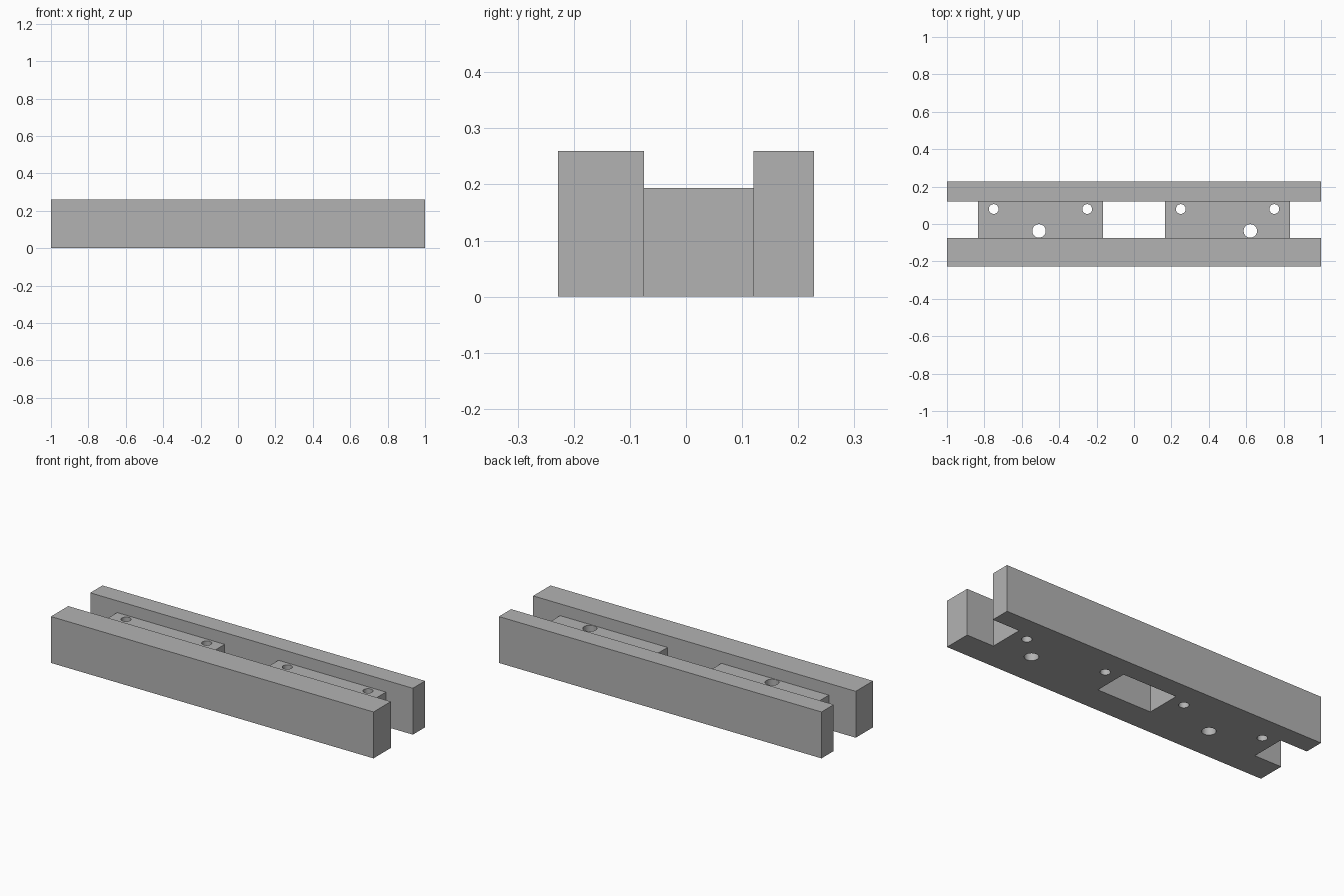
import bpy, bmesh
from mathutils import Matrix, Vector

if "Cube" in bpy.data.objects:
    bpy.data.objects.remove(bpy.data.objects["Cube"], do_unlink=True)

LENGTH, HEIGHT, FLOOR = 2.0, 0.26, 0.194
BACK, SLOT_BACK, SLOT_FRONT = 0.228, 0.12, -0.075

grey = bpy.data.materials.new("plain grey")
grey.use_nodes = True
colour = (0.45, 0.45, 0.45, 1)
grey.diffuse_color = colour
grey.node_tree.nodes["Principled BSDF"].inputs["Base Color"].default_value = colour


def make_object(name, bm):
    bmesh.ops.recalc_face_normals(bm, faces=bm.faces)
    mesh = bpy.data.meshes.new(name)
    bm.to_mesh(mesh)
    bm.free()
    mesh.materials.append(grey)
    obj = bpy.data.objects.new(name, mesh)
    bpy.context.collection.objects.link(obj)
    return obj


def cut(target, cutter):
    mod = target.modifiers.new("cut", "BOOLEAN")
    mod.operation, mod.solver, mod.object = "DIFFERENCE", "EXACT", cutter
    cutter.hide_render = True
    bpy.context.view_layer.objects.active = target
    bpy.ops.object.modifier_apply(modifier=mod.name)
    bpy.data.objects.remove(cutter, do_unlink=True)


# Channel: U-shaped section swept along x
section = [(-BACK, 0), (BACK, 0), (BACK, HEIGHT), (SLOT_BACK, HEIGHT),
           (SLOT_BACK, FLOOR), (SLOT_FRONT, FLOOR), (SLOT_FRONT, HEIGHT), (-BACK, HEIGHT)]
bm = bmesh.new()
face = bm.faces.new([bm.verts.new((-LENGTH / 2, y, z)) for y, z in section])
swept = bmesh.ops.extrude_face_region(bm, geom=[face])["geom"]
bmesh.ops.translate(bm, vec=(LENGTH, 0, 0),
                    verts=[v for v in swept if isinstance(v, bmesh.types.BMVert)])
channel = make_object("twin_rail_channel", bm)

# Open pockets at the ends and in the middle leave two bridge blocks
for x0, x1 in ((-1.1, -0.833), (-0.167, 0.167), (0.833, 1.1)):
    bm = bmesh.new()
    size = Vector((x1 - x0, SLOT_BACK - SLOT_FRONT, 1))
    centre = Vector(((x0 + x1) / 2, (SLOT_BACK + SLOT_FRONT) / 2, 0))
    bmesh.ops.create_cube(bm, size=1, matrix=Matrix.Translation(centre) @ Matrix.Diagonal(size).to_4x4())
    cut(channel, make_object("pocket_cutter", bm))

# Small screw holes along the back, one larger hole in each block
holes = [(x, 0.08, 0.026) for x in (-0.75, -0.25, 0.25, 0.75)]
holes += [(x, -0.037, 0.036) for x in (-0.508, 0.622)]
for x, y, radius in holes:
    bm = bmesh.new()
    bmesh.ops.create_cone(bm, cap_ends=True, segments=40, radius1=radius, radius2=radius,
                          depth=1, matrix=Matrix.Translation((x, y, 0)))
    cut(channel, make_object("hole_cutter", bm))

# Smooth hole walls, sharp edges elsewhere
bpy.ops.object.select_all(action="DESELECT")
channel.select_set(True)
bpy.context.view_layer.objects.active = channel
bpy.ops.object.shade_smooth_by_angle()
